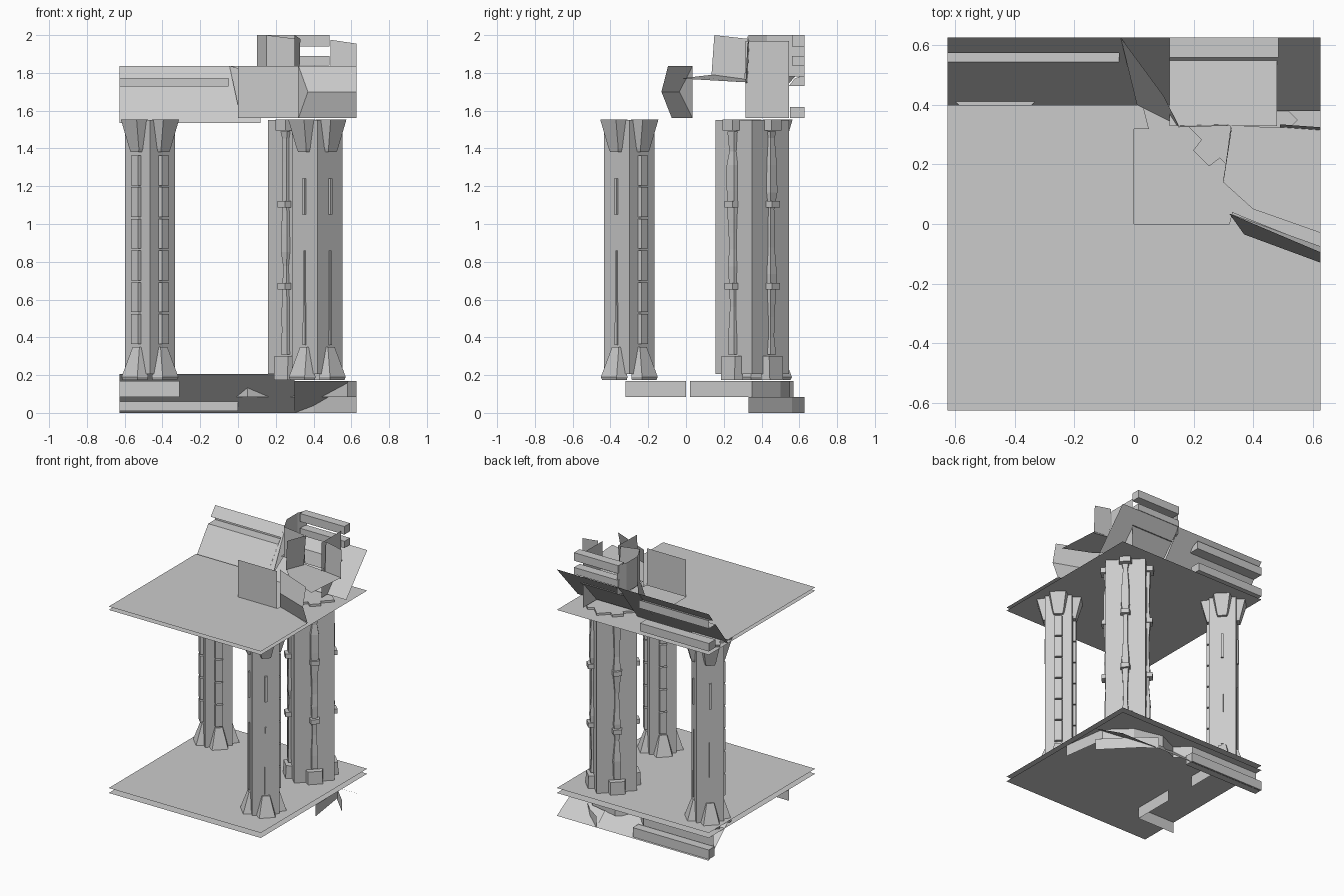
import bpy, bmesh, math, random
from mathutils import Vector

if "Cube" in bpy.data.objects:
    bpy.data.objects.remove(bpy.data.objects["Cube"])

random.seed(4)
E = 0.627


def make(name, bm):
    me = bpy.data.meshes.new(name)
    bm.to_mesh(me)
    bm.free()
    ob = bpy.data.objects.new(name, me)
    bpy.context.collection.objects.link(ob)
    return ob


def sheet(name, *polys):
    bm = bmesh.new()
    for p in polys:
        bm.faces.new([bm.verts.new(v) for v in p])
    return make(name, bm)


def flat(name, pts, z):
    return sheet(name, [(x, y, z) for x, y in pts])


def wall(name, path, z0, z1):
    # vertical ribbon along a plan path
    return sheet(name, *[[(*a, z0), (*b, z0), (*b, z1), (*a, z1)]
                         for a, b in zip(path, path[1:])])


def along_x(name, profile, x0, x1):
    # (y, z) profile swept along x
    return sheet(name, *[[(x0, *a), (x1, *a), (x1, *b), (x0, *b)]
                         for a, b in zip(profile, profile[1:])])


def hull(bm, lo, hi):
    a = [bm.verts.new(v) for v in lo]
    b = [bm.verts.new(v) for v in hi]
    n = len(a)
    bm.faces.new(a[::-1])
    bm.faces.new(b)
    for i in range(n):
        bm.faces.new((a[i], a[(i + 1) % n], b[(i + 1) % n], b[i]))


def box(name, x0, x1, y0, y1, z0, z1):
    bm = bmesh.new()
    p = [(x0, y0), (x1, y0), (x1, y1), (x0, y1)]
    hull(bm, [(*q, z0) for q in p], [(*q, z1) for q in p])
    return make(name, bm)


def column(name, cx, cy, r):
    bm = bmesh.new()
    p = [(cx + r, cy), (cx, cy + r), (cx - r, cy), (cx, cy - r)]
    hull(bm, [(*q, 0.205) for q in p], [(*q, 1.55) for q in p])
    return make(name, bm)


def trim(bm, col, k, z0, z1, w0, w1, d0, d1, shift=0):
    # tapered block on face k of a diamond column
    cx, cy, r = col
    a = math.radians(45 + 90 * k)
    n = Vector((math.cos(a), math.sin(a), 0))
    t = Vector((-n.y, n.x, 0))
    base = Vector((cx, cy, 0)) + n * (r / math.sqrt(2) - 0.01) + t * shift
    rings = []
    for z, w, d in ((z0, w0, d0 + 0.01), (z1, w1, d1 + 0.01)):
        c = base + Vector((0, 0, z))
        rings.append([c - t * w / 2, c + n * d - t * w * 0.42,
                      c + n * d + t * w * 0.42, c + t * w / 2])
    hull(bm, *rings)


# floor and ceiling sheets
square = [(-E, -E), (E, -E), (E, E), (-E, E)]
flat("floor_upper", square, 0.207)
flat("floor_lower", square, 0.17)
flat("ceiling_lower", square, 1.535)
flat("ceiling_upper", [(-E, -E), (E, -E), (E, -0.08), (0.33, 0.04), (0.32, 0),
                       (0, 0), (0, 0.32), (0.05, 0.32), (0.03, 0.4), (-E, 0.4)], 1.56)

# columns
left, front, back = (-0.466, 0.41, 0.133), (0.42, -0.3, 0.133), (0.355, 0.35, 0.195)
for name, col in (("left", left), ("front", front), ("back", back)):
    column(name + "_column", *col)

# flared caps, feet and face strips on the two slim columns
for name, col, blocky in (("left", left, (2, 3)), ("front", front, (0, 1))):
    bm = bmesh.new()
    for k in range(4):
        trim(bm, col, k, 1.38, 1.4, 0.07, 0.085, 0.02, 0.025)
        trim(bm, col, k, 1.4, 1.553, 0.085, 0.14, 0.025, 0.065)
        trim(bm, col, k, 0.175, 0.19, 0.13, 0.14, 0.055, 0.06)
        trim(bm, col, k, 0.19, 0.35, 0.14, 0.06, 0.06, 0.01)
        if k in blocky:
            for i in range(6):
                z = 0.365 + i * 0.168
                trim(bm, col, k, z, z + 0.158, 0.06, 0.06, 0.022, 0.022)
        else:
            trim(bm, col, k, 1.05, 1.24, 0.02, 0.02, 0.012, 0.012)
            trim(bm, col, k, 0.36, 0.86, 0.02, 0.012, 0.008, 0.006)
    make(name + "_column_trim", bm)

# rugged strips, bands and feet on the thick column
bm = bmesh.new()
for k in range(4):
    trim(bm, back, k, 0.175, 0.3, 0.12, 0.12, 0.045, 0.04)
    trim(bm, back, k, 1.495, 1.552, 0.09, 0.09, 0.045, 0.045)
    for z in (0.67, 1.105):
        trim(bm, back, k, z - 0.017, z + 0.017, 0.07, 0.07, 0.04, 0.04)
    z, w = 0.31, 0.05
    while z < 1.48:
        z2 = min(z + random.uniform(0.07, 0.16), 1.49)
        w2 = random.uniform(0.03, 0.065)
        trim(bm, back, k, z, z2, w, w2, w * 0.4, w2 * 0.4)
        z, w = z2, w2
make("back_column_trim", bm)

# upper sloped wall with a recessed channel on the left, ribs behind
along_x("upper_left_slope", [(0.4, 1.535), (0.545, 1.73), (E, 1.73), (E, 1.79),
                             (0.575, 1.77), (E, 1.837)], -E, -0.05)
sheet("channel_end", [(-0.05, 0.545, 1.73), (-0.05, E, 1.73), (-0.05, E, 1.79),
                      (-0.05, 0.575, 1.77)])
along_x("upper_middle_slope", [(0.4, 1.535), (E, 1.837)], -0.05, 0.12)
along_x("upper_right_slope", [(0.38, 1.56), (E, 1.837)], 0.12, E)
box("upper_left_rib", -E, -0.06, 0.55, E, 1.56, 1.62)

# raised corner structure
wall("raised_left_wall", [(0.15, 0.33), (0.1, 0.43), (0.1, 0.56), (0.13, E)], 1.78, 2.0)
sheet("raised_left_gusset", [(0.01, 0.4, 1.58), (0.15, 0.33, 1.78), (0.1, 0.43, 1.8),
                             (-0.045, E, 1.837)])
sheet("raised_front_panel", [(0.15, 0.33, 1.77), (0.32, 0.335, 1.77),
                             (0.31, 0.33, 1.98), (0.15, 0.325, 2.0)])
sheet("raised_side_panel", [(0.3, 0.135, 1.79), (0.325, 0.31, 1.76),
                            (0.33, 0.33, 1.98), (0.3, 0.15, 2.0)])
sheet("raised_right_panel", [(0.49, 0.325, 1.75), (E, 0.315, 1.74),
                             (E, 0.325, 1.955), (0.49, 0.335, 1.975)])
wall("raised_inner_wall", [(0.47, 0.315), (0.47, 0.545)], 1.56, 1.97)
along_x("raised_deck", [(0.33, 1.77), (0.56, 1.75)], 0.12, 0.48)
sheet("raised_deck_front", [(0.3, 0.14, 1.79), (0.4, 0.05, 1.78), (E, -0.03, 1.77),
                            (E, 0.32, 1.75), (0.325, 0.33, 1.765)])
for i, (z0, z1) in enumerate(((1.84, 1.89), (1.94, 2.0))):
    box(f"raised_rib_{i}", 0.12, 0.485, 0.56, E, z0, z1)

# front panel and creased right panel
wall("upper_front_panel", [(0, 0), (0.32, 0)], 1.56, 1.837)
a, b = (0.32, 0.035, 1.837), (0.32, 0.035, 1.56)
m, c = (0.37, -0.035, 1.7), (E, -0.13, 1.7)
sheet("creased_panel", [a, m, c, (E, -0.095, 1.837)], [b, (E, -0.075, 1.56), c, m],
      [a, b, m])

# lower sloped wall and its rib
along_x("lower_slope", [(0.4, 0.205), (E, 0.0)], -E, 0.3)
along_x("lower_right_slope", [(0.33, 0.17), (E, 0.0)], 0.3, E)
box("lower_rib", -E, 0.0, 0.56, E, 0.01, 0.08)

# skirts hanging below the floor
wall("lower_left_skirt", [(-E, -0.32), (-0.31, -0.32), (-0.31, 0)], 0.085, 0.17)
wall("lower_left_skirt_rear", [(-0.31, 0.25), (-0.31, 0.5)], 0.085, 0.17)
wall("lower_right_skirt", [(E, 0.02), (0.58, 0.35), (0.42, 0.5), (0.2, 0.55),
                           (0.05, 0.48), (-0.05, 0.57), (-E, 0.57)], 0.085, 0.17)
wall("lower_right_base", [(E, 0.33), (0.4, 0.56), (0.3, E)], 0.0, 0.085)
